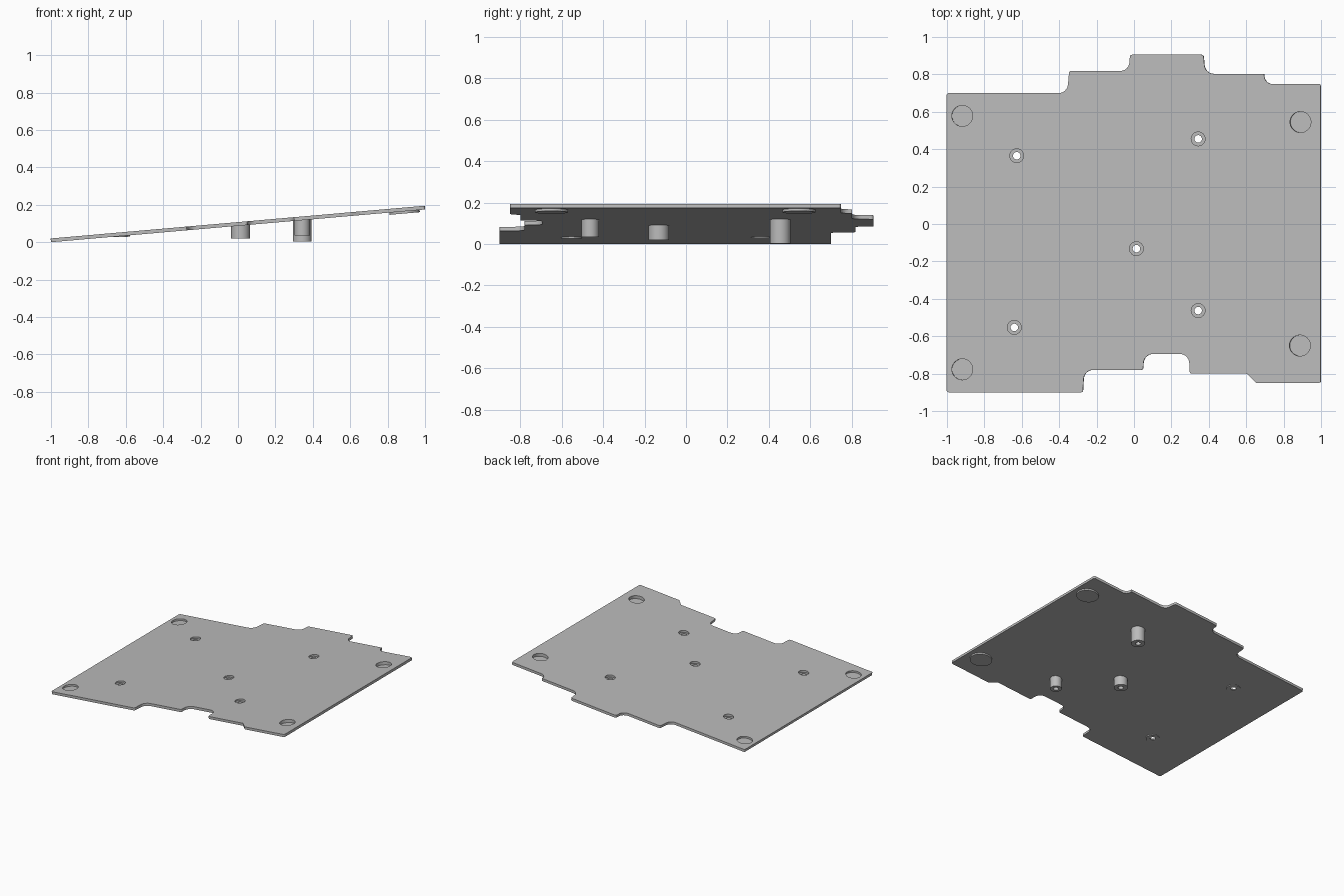
import bpy, bmesh, math
from mathutils import Vector, Matrix

cube = bpy.data.objects.get("Cube")
if cube:
    bpy.data.objects.remove(cube, do_unlink=True)

TILT = math.radians(5)
THICK = 0.02
MID = math.sin(TILT)          # height of the plate underside at x = 0
FRAME = Matrix.Translation((0, 0, MID)) @ Matrix.Rotation(-TILT, 4, 'Y')

grey = bpy.data.materials.new("plain grey")
grey.use_nodes = True
grey.diffuse_color = (0.5, 0.5, 0.5, 1)
grey.node_tree.nodes["Principled BSDF"].inputs["Base Color"].default_value = (0.5, 0.5, 0.5, 1)


def make_object(name, bm, matrix=Matrix()):
    bmesh.ops.recalc_face_normals(bm, faces=bm.faces[:])
    bm.transform(matrix)
    mesh = bpy.data.meshes.new(name)
    bm.to_mesh(mesh)
    bm.free()
    mesh.materials.append(grey)
    obj = bpy.data.objects.new(name, mesh)
    bpy.context.collection.objects.link(obj)
    return obj


def stack(name, rings, matrix=Matrix(), sides=40):
    """Closed round solid from (radius, height) rings."""
    bm = bmesh.new()
    loops = []
    for r, z in rings:
        loops.append([bm.verts.new((r * math.cos(a), r * math.sin(a), z))
                      for a in (math.tau * i / sides for i in range(sides))])
    for low, high in zip(loops, loops[1:]):
        for i in range(sides):
            j = (i + 1) % sides
            bm.faces.new((low[i], low[j], high[j], high[i]))
    bm.faces.new(loops[0][::-1])
    bm.faces.new(loops[-1])
    return make_object(name, bm, matrix)


def cut(obj, cutter):
    mod = obj.modifiers.new("cut", 'BOOLEAN')
    mod.operation = 'DIFFERENCE'
    mod.solver = 'EXACT'
    mod.object = cutter
    bpy.context.view_layer.objects.active = obj
    bpy.ops.object.modifier_apply(modifier=mod.name)


def rounded(corners, steps=6):
    """Outline with every corner replaced by an arc of its own radius."""
    points = []
    for i, (x, y, r) in enumerate(corners):
        p = Vector((x, y))
        a = (Vector(corners[i - 1][:2]) - p).normalized()
        b = (Vector(corners[(i + 1) % len(corners)][:2]) - p).normalized()
        half = a.angle(b) / 2
        reach = r / math.tan(half)
        centre = p + (a + b).normalized() * (r / math.sin(half))
        start, end = p + a * reach - centre, p + b * reach - centre
        sweep = start.angle_signed(end)
        for k in range(steps + 1):
            points.append(centre + Matrix.Rotation(-sweep * k / steps, 2) @ start)
    return points


# Plate outline: small outer corners, wide inner fillets
S, W = 0.012, 0.05
outline = rounded([
    (-1, 0.70, S), (-0.355, 0.70, W), (-0.345, 0.818, S), (-0.025, 0.818, W),
    (-0.02, 0.905, S), (0.373, 0.905, S), (0.382, 0.803, W), (0.697, 0.803, S / 4),
    (0.70, 0.748, 0.045), (1, 0.748, S), (1, -0.85, S), (0.655, -0.85, S),
    (0.605, -0.80, S), (0.30, -0.80, S), (0.295, -0.695, W), (0.055, -0.695, W),
    (0.05, -0.78, S), (-0.265, -0.78, W), (-0.272, -0.90, S), (-1, -0.90, S)])
bm = bmesh.new()
verts = [bm.verts.new((p.x / math.cos(TILT), p.y, 0)) for p in outline]
face = bm.faces.new(verts)
top = bmesh.ops.extrude_face_region(bm, geom=[face])["geom"]
bmesh.ops.translate(bm, vec=(0, 0, THICK),
                    verts=[v for v in top if isinstance(v, bmesh.types.BMVert)])
plate = make_object("plate", bm, FRAME)
parts, cutters = [plate], []

# Round pockets in the corners, backed by pads on the high side
for side, x, y in (("back_right", -0.92, 0.578), ("front_right", -0.92, -0.777),
                   ("back_left", 0.895, 0.545), ("front_left", 0.892, -0.65)):
    place = FRAME @ Matrix.Translation((x, y, 0))
    floor = -0.004 if x > 0 else 0.006
    cutter = stack(side + "_pocket_cutter", [(0.056, floor), (0.056, 0.05)], place)
    cutters.append(cutter)
    cut(plate, cutter)
    if x > 0:
        pad = stack(side + "_pad", [(0.08, -0.012), (0.08, 0.01)], place)
        cut(pad, cutter)
        parts.append(pad)

# Upright standoffs and low bosses with counterbored screw holes
for name, x, y, r, base in (("back_standoff", 0.343, 0.455, 0.05, 0.004),
                            ("front_standoff", 0.343, -0.463, 0.042, 0.035),
                            ("centre_standoff", 0.013, -0.132, 0.05, 0.02),
                            ("back_boss", -0.627, 0.365, 0.05, 0.029),
                            ("front_boss", -0.64, -0.553, 0.05, 0.027)):
    place = Matrix.Translation((x, y, 0))
    under = MID + x * math.tan(TILT)
    post = stack(name, [(r, base), (r, under + THICK / 2)], place)
    ledge = under + 0.005
    cutter = stack(name + "_hole_cutter",
                   [(0.02, base - 0.02), (0.02, ledge), (0.037, ledge), (0.037, under + 0.06)], place)
    cutters.append(cutter)
    cut(plate, cutter)
    cut(post, cutter)
    parts.append(post)

for cutter in cutters:
    bpy.data.objects.remove(cutter, do_unlink=True)

# Smooth the round walls, keep edges sharp
bpy.ops.object.select_all(action='DESELECT')
for part in parts:
    part.select_set(True)
bpy.context.view_layer.objects.active = plate
bpy.ops.object.shade_smooth_by_angle(angle=math.radians(30))
